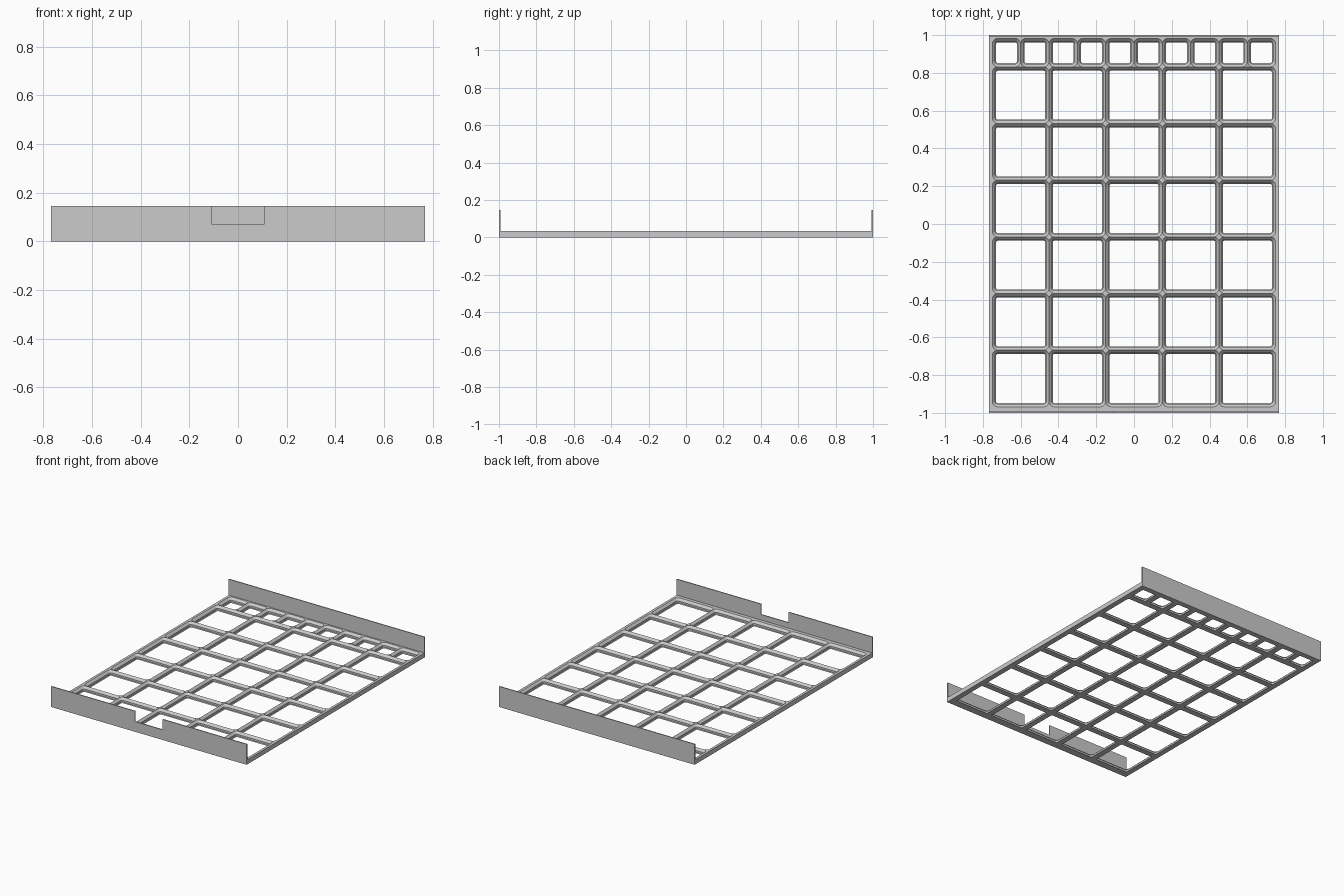
import bpy, bmesh
from math import cos, sin, pi

cube = bpy.data.objects.get("Cube")
if cube:
    bpy.data.objects.remove(cube)

grey = bpy.data.materials.new("light_grey")
grey.use_nodes = True
colour = (0.6, 0.6, 0.6, 1)
grey.diffuse_color = colour
grey.node_tree.nodes["Principled BSDF"].inputs["Base Color"].default_value = colour

HALF_X, HALF_Y = 0.768, 1.0      # outer size
PITCH = 0.3                      # one large cell
Y0 = -0.968                      # front edge of the cell field
Y1 = Y0 + 6.5 * PITCH
BASE_H, WALL_H, WALL_T = 0.033, 0.146, 0.007
STEPS = 6                        # segments per rounded corner
# cell opening profile: inset from the cell edge, height
PROFILE = [(0.0204, 0), (0.0154, 0.005), (0.0154, 0.0178), (0, BASE_H)]
CORNER_R = 0.0286


def finish(bm, name):
    bmesh.ops.remove_doubles(bm, verts=bm.verts, dist=1e-5)
    mesh = bpy.data.meshes.new(name)
    bm.to_mesh(mesh)
    bm.free()
    mesh.materials.append(grey)
    ob = bpy.data.objects.new(name, mesh)
    bpy.context.collection.objects.link(ob)
    return ob


def prism(bm, outline, y0, y1):
    """Solid from an (x, z) outline, running from y0 to y1."""
    face = bm.faces.new([bm.verts.new((x, y0, z)) for x, z in outline])
    moved = bmesh.ops.extrude_face_region(bm, geom=[face])["geom"]
    bmesh.ops.translate(bm, vec=(0, y1 - y0, 0),
                        verts=[v for v in moved if isinstance(v, bmesh.types.BMVert)])
    bmesh.ops.recalc_face_normals(bm, faces=bm.faces)


def box(bm, x0, x1, y0, y1, z1):
    prism(bm, [(x0, 0), (x1, 0), (x1, z1), (x0, z1)], y0, y1)


def cell(bm, cx, cy, half):
    """One rounded, stepped opening with its share of the lattice."""
    signs = [(1, 1), (-1, 1), (-1, -1), (1, -1)]
    loops = []
    for inset, z in PROFILE:
        r, loop = CORNER_R - inset, []
        c = half - CORNER_R
        for q, (sx, sy) in enumerate(signs):
            for i in range(STEPS + 1):
                a = (q + i / STEPS) * pi / 2
                loop.append(bm.verts.new((cx + sx * c + r * cos(a),
                                          cy + sy * c + r * sin(a), z)))
        loops.append(loop)
    n = len(loops[0])
    for lo, hi in zip(loops, loops[1:]):
        for i in range(n):
            j = (i + 1) % n
            bm.faces.new((lo[j], lo[i], hi[i], hi[j]))
    # flat underside, and the small flat stars where ridges cross
    for loop, z, under in ((loops[0], 0, True), (loops[-1], BASE_H, False)):
        corners = [bm.verts.new((cx + sx * half, cy + sy * half, z)) for sx, sy in signs]
        for q in range(4):
            arc = loop[q * (STEPS + 1):(q + 1) * (STEPS + 1)]
            for a, b in zip(arc, arc[1:]):
                bm.faces.new((corners[q], a, b) if under else (corners[q], b, a))
            if under:
                nxt = (q + 1) % 4
                bm.faces.new((corners[q], arc[-1], loop[nxt * (STEPS + 1)], corners[nxt]))


# lattice of large cells
bm = bmesh.new()
for row in range(6):
    for col in range(5):
        cell(bm, (col - 2) * PITCH, Y0 + (row + 0.5) * PITCH, PITCH / 2)
finish(bm, "large_cell_lattice")

# row of half-size cells along the back
bm = bmesh.new()
for col in range(10):
    cell(bm, (col - 4.5) * PITCH / 2, Y1 - PITCH / 4, PITCH / 4)
finish(bm, "small_cell_row")

# solid margin around the lattice
bm = bmesh.new()
edge_x, inner_y = 2.5 * PITCH, HALF_Y - WALL_T
box(bm, -HALF_X, HALF_X, -inner_y, Y0, BASE_H)
box(bm, -HALF_X, HALF_X, Y1, inner_y, BASE_H)
for s in (-1, 1):
    box(bm, min(s * edge_x, s * HALF_X), max(s * edge_x, s * HALF_X), Y0, Y1, BASE_H)
finish(bm, "margin_frame")

# upright walls, the front one notched
bm = bmesh.new()
box(bm, -HALF_X, HALF_X, inner_y, HALF_Y, WALL_H)
finish(bm, "back_wall")

NOTCH_X, NOTCH_Z = 0.108, 0.072
right_half = [(HALF_X, 0), (HALF_X, WALL_H), (NOTCH_X, WALL_H), (NOTCH_X, NOTCH_Z)]
bm = bmesh.new()
prism(bm, right_half + [(-x, z) for x, z in reversed(right_half)], -HALF_Y, -inner_y)
finish(bm, "front_wall")
